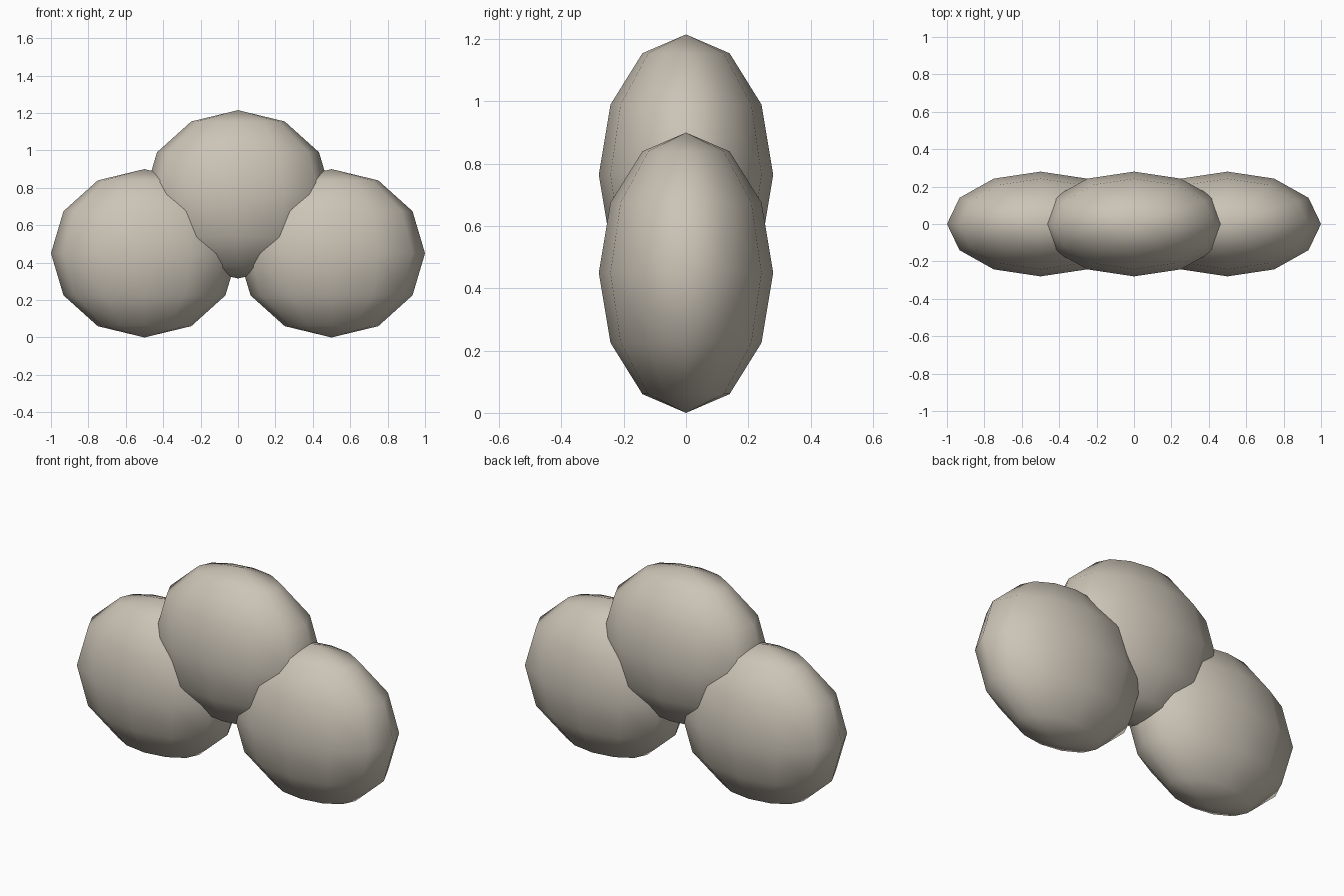
import bpy

if "Cube" in bpy.data.objects:
    bpy.data.objects.remove(bpy.data.objects["Cube"])

# Single stone-beige colour
stone = bpy.data.materials.new("warm_beige")
stone.diffuse_color = (0.60, 0.55, 0.47, 1.0)
stone.use_nodes = True
stone.node_tree.nodes["Principled BSDF"].inputs["Base Color"].default_value = stone.diffuse_color

RADII = (0.5, 0.28, 0.45)


def puff(name, x, z):
    """Low-poly, smooth-shaded flattened ball."""
    bpy.ops.mesh.primitive_uv_sphere_add(segments=12, ring_count=6, radius=1, location=(x, 0, z))
    ob = bpy.context.object
    ob.name = name
    ob.scale = RADII
    bpy.ops.object.transform_apply(location=False, rotation=False, scale=True)
    bpy.ops.object.shade_smooth()
    ob.data.materials.append(stone)
    return ob


# Two lower lobes side by side, one resting on top between them
puff("left_lobe", -0.5, 0.45)
puff("right_lobe", 0.5, 0.45)
puff("top_lobe", 0.0, 0.765)
